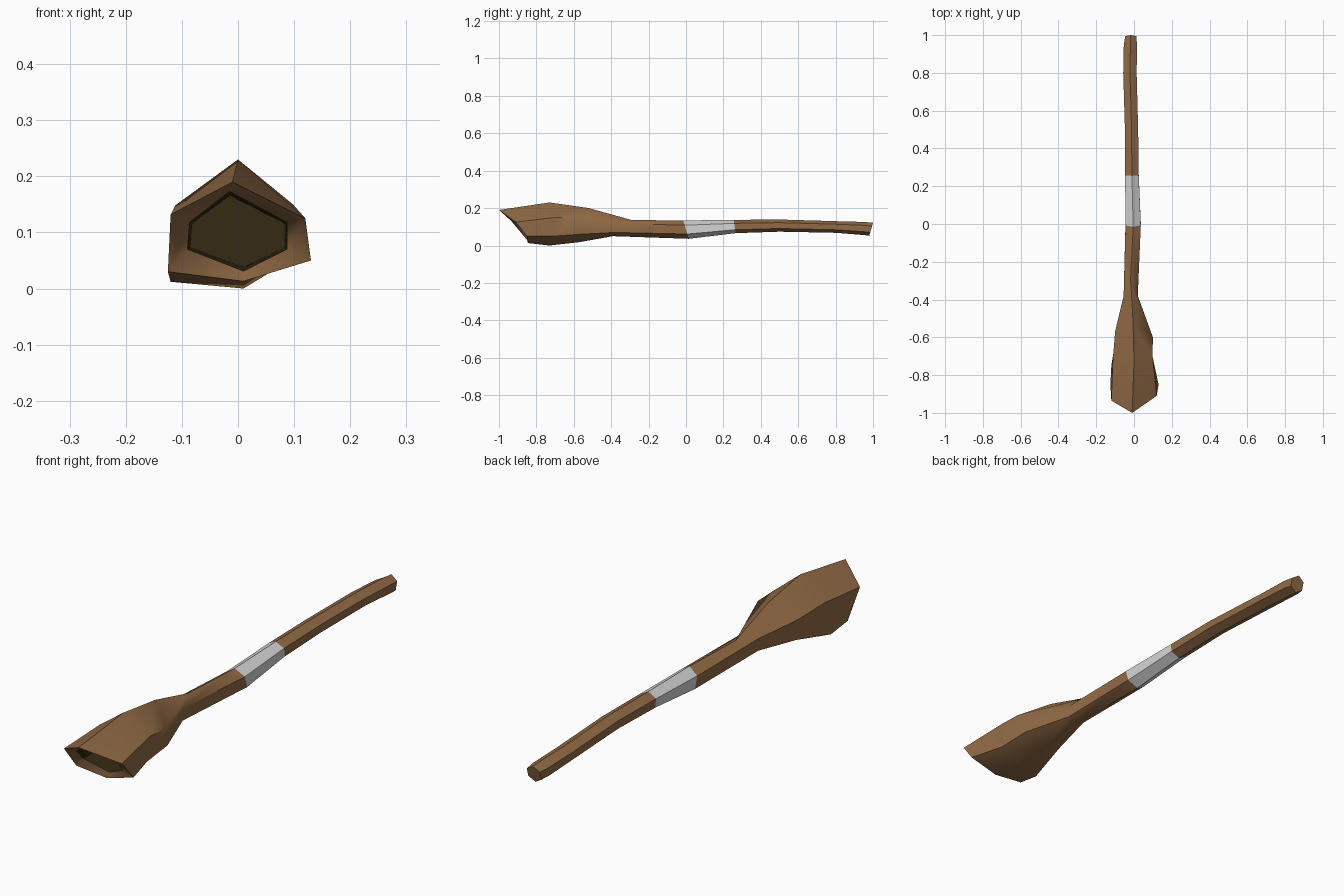
import bpy, bmesh
from mathutils import Vector

if "Cube" in bpy.data.objects:
    bpy.data.objects.remove(bpy.data.objects["Cube"])


def mat(name, rgb):
    m = bpy.data.materials.new(name)
    m.diffuse_color = (*rgb, 1)
    m.use_nodes = True
    m.node_tree.nodes["Principled BSDF"].inputs["Base Color"].default_value = m.diffuse_color
    return m


wood = mat("brown wood", (0.285, 0.145, 0.06))
hollow = mat("dark hollow", (0.035, 0.023, 0.006))
cloth = mat("pale wrap", (0.66, 0.66, 0.66))


def hexa(y, xl, xr, zb, zt, lean=0.0):
    """Six-sided section: top, upper right, lower right, bottom, lower left, upper left."""
    xm, h = (xl + xr) / 2, zt - zb
    pts = [(xm, 1), (xr, .74), (xr, .26), (xm, 0), (xl, .26), (xl, .74)]
    return [(x, y + lean * (f - .5), zb + h * f) for x, f in pts]


def loft(name, rings, mats, mat_rule=lambda i: 0, angle=50):
    bm = bmesh.new()
    vs = [[bm.verts.new(p) for p in r] for r in rings]
    for i, (a, b) in enumerate(zip(vs, vs[1:])):
        for k in range(6):
            f = bm.faces.new((a[k], a[k - 1], b[k - 1], b[k]))
            f.material_index = mat_rule(i)
    bm.faces.new(vs[0]).material_index = mat_rule(0)
    bm.faces.new(vs[-1][::-1]).material_index = mat_rule(len(vs) - 2)
    bmesh.ops.recalc_face_normals(bm, faces=bm.faces)
    me = bpy.data.meshes.new(name)
    bm.to_mesh(me)
    bm.free()
    ob = bpy.data.objects.new(name, me)
    bpy.context.collection.objects.link(ob)
    for m in mats:
        me.materials.append(m)
    bpy.ops.object.select_all(action='DESELECT')
    ob.select_set(True)
    bpy.context.view_layer.objects.active = ob
    bpy.ops.object.shade_smooth_by_angle(angle=angle * 3.14159 / 180)
    return ob


# Slanted mouth rim and the swelling bowl behind it
rim = [(-.01, -1, .19), (.12, -.91, .125), (.13, -.85, .05),
       (.01, -.845, .013), (-.125, -.85, .03), (-.12, -.935, .132)]
belly = [(0, -.73, .23), (.098, -.70, .15), (.092, -.71, .05),
         (.01, -.73, .0), (-.12, -.75, .012), (-.112, -.72, .148)]
shoulder = [(-.005, -.52, .2), (.1, -.60, .145), (.085, -.57, .06),
            (-.01, -.57, .018), (-.09, -.57, .05), (-.1, -.57, .135)]
neck = [(-.018, -.29, .136), (.02, -.38, .118), (.02, -.38, .07),
        (-.018, -.39, .05), (-.055, -.38, .07), (-.055, -.38, .118)]

# Inner lip and the hollow going back into the bowl
lip = [(-.015, -.965, .173), (.087, -.895, .118), (.087, -.855, .07),
       (.01, -.83, .031), (-.09, -.855, .07), (-.086, -.905, .118)]
deep = [tuple(Vector((p[0] * .95, -.62, .1 + (p[2] - .1) * .9))) for p in lip]

# Handle sections along the length
wrap_front = hexa(0, -.045, .036, .036, .134, -.03)
wrap_back = hexa(.26, -.047, .025, .066, .137, -.01)
loft("bowl_and_front_handle",
     [deep, lip, rim, belly, shoulder, neck, wrap_front],
     [wood, hollow], lambda i: 1 if i == 0 else 0)
loft("grip_wrap", [wrap_front, wrap_back], [cloth])
loft("rear_handle",
     [wrap_back, hexa(.5, -.048, .022, .074, .139), hexa(.8, -.057, .014, .068, .13),
      hexa(.95, -.054, .016, .056, .126), hexa(.99, -.046, .012, .052, .122, .02)],
     [wood])
